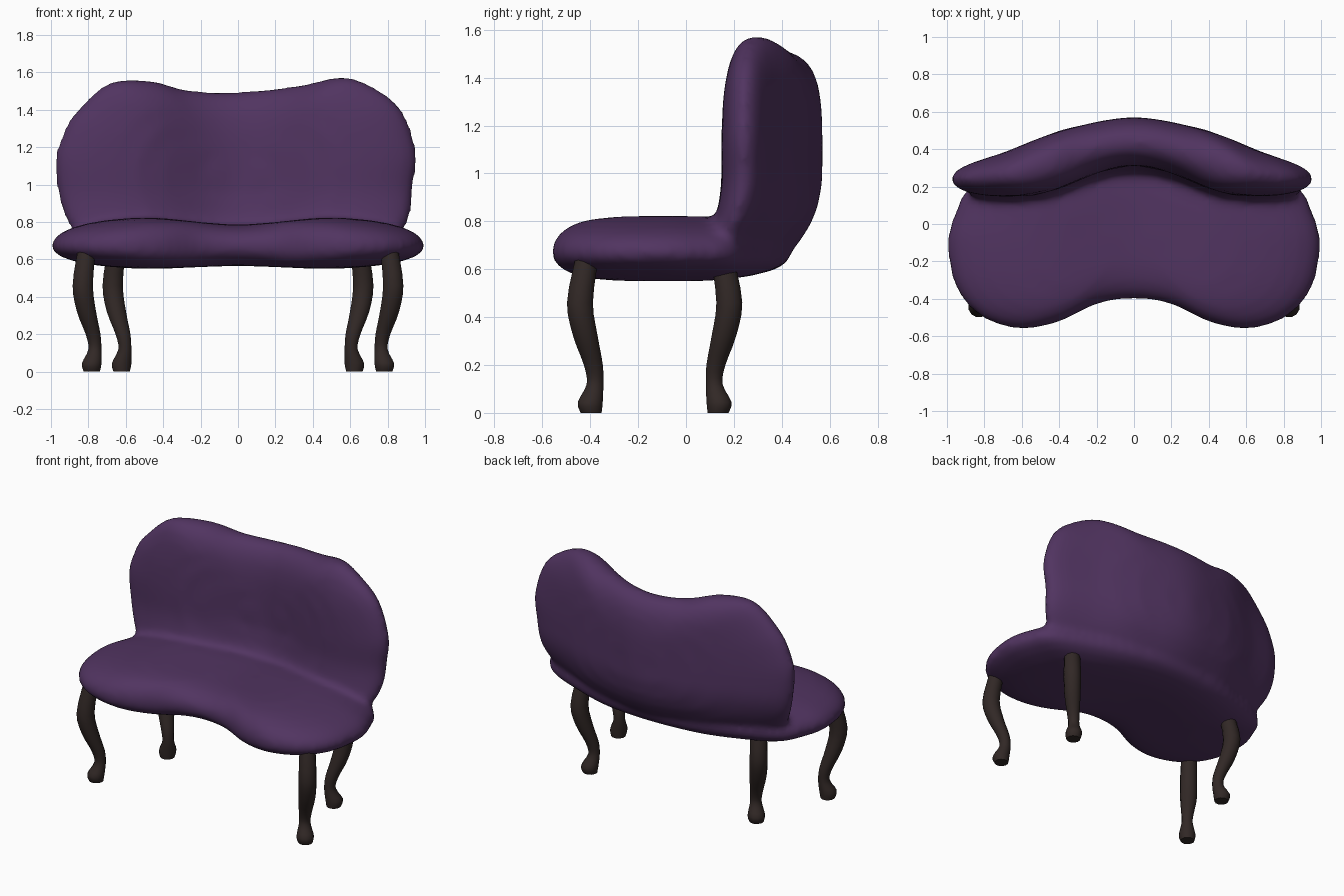
import bpy, bmesh, math
from mathutils import Vector

if "Cube" in bpy.data.objects:
    bpy.data.objects.remove(bpy.data.objects["Cube"])


def material(name, rgb):
    m = bpy.data.materials.new(name)
    m.diffuse_color = (*rgb, 1)
    m.use_nodes = True
    m.node_tree.nodes["Principled BSDF"].inputs["Base Color"].default_value = m.diffuse_color
    return m


PURPLE = material("purple velvet", (0.082, 0.034, 0.118))
WOOD = material("dark wood", (0.031, 0.021, 0.019))


def spline(pts, n=6, closed=True):
    """Catmull-Rom curve through the points."""
    pts = [Vector(p) for p in pts]
    c, out = len(pts), []
    get = (lambda i: pts[i % c]) if closed else (lambda i: pts[max(0, min(c - 1, i))])
    for i in range(c if closed else c - 1):
        p0, p1, p2, p3 = (get(i + k) for k in (-1, 0, 1, 2))
        for j in range(n):
            t = j / n
            out.append(0.5 * (2 * p1 + (p2 - p0) * t + (2 * p0 - 5 * p1 + 4 * p2 - p3) * t * t
                              + (3 * p1 - p0 - 3 * p2 + p3) * t ** 3))
    return out if closed else out + [pts[-1]]


def mirror(half):
    """Full outline from its right half; first and last points lie on x = 0."""
    return half + [(-x, y) for x, y in half[-2:0:-1]]


def loft(bm, rings):
    """Skin a stack of vertex rings and cap both ends."""
    vs = [[bm.verts.new(p) for p in r] for r in rings]
    for a, b in zip(vs, vs[1:]):
        for i in range(len(a)):
            j = (i + 1) % len(a)
            bm.faces.new((a[i], a[j], b[j], b[i]))
    bm.faces.new(vs[0][::-1])
    bm.faces.new(vs[-1])


def cushion(bm, outline, centre, place):
    """Puffy pad: the outline shrinks to its centre on both sides of the rim."""
    c = Vector(centre)
    scales = [0.04, 0.2, 0.4, 0.55, 0.7, 0.8, 0.88, 0.94, 0.98]
    steps = [(s, -1) for s in scales] + [(1, 0)] + [(s, 1) for s in scales[::-1]]
    loft(bm, [[place(c + (p - c) * s, side * math.sqrt(1 - s ** 4)) for p in outline]
              for s, side in steps])


def finish(bm, name, mat):
    bmesh.ops.recalc_face_normals(bm, faces=bm.faces)
    me = bpy.data.meshes.new(name)
    bm.to_mesh(me)
    bm.free()
    me.materials.append(mat)
    for p in me.polygons:
        p.use_smooth = True
    ob = bpy.data.objects.new(name, me)
    bpy.context.collection.objects.link(ob)
    return ob


# Seat: kidney-shaped pad, lower in the middle
def place_seat(p, h):
    side = min(1, abs(p.x) / 0.55)
    side = side * side * (3 - 2 * side)
    z = 0.67 + (h * (0.115 + 0.045 * side) if h > 0 else h * (0.105 + 0.02 * side))
    return Vector((p.x, p.y, z))


bm = bmesh.new()
seat_outline = spline(mirror([(0, -0.4), (0.2, -0.43), (0.42, -0.53), (0.63, -0.56), (0.83, -0.49),
                              (0.96, -0.33), (1.0, -0.1), (0.96, 0.06), (0.88, 0.2), (0.66, 0.3),
                              (0.35, 0.4), (0, 0.44)]))
cushion(bm, seat_outline, (0, -0.05), place_seat)


# Backrest: bowed panel that tucks forward under the seat
def place_back(p, h):
    x, z = p
    mid = 0.235 + 0.205 * math.exp(-(x / 0.5) ** 2)
    mid -= 0.17 * (max(0, 1.0 - z) / 0.42) ** 2
    half = 0.13 + 0.03 * math.exp(-((abs(x) - 0.45) / 0.2) ** 2)
    return Vector((x, mid + h * half, z))


back_outline = spline([(0, 0.575), (0.5, 0.58), (0.78, 0.64), (0.91, 0.8), (0.94, 1.0), (0.955, 1.18),
                       (0.87, 1.41), (0.7, 1.535), (0.55, 1.575), (0.33, 1.53), (0, 1.495),
                       (-0.27, 1.505), (-0.47, 1.555), (-0.69, 1.545), (-0.86, 1.4), (-0.94, 1.27),
                       (-0.98, 1.1), (-0.93, 0.83), (-0.78, 0.65), (-0.5, 0.58)])
cushion(bm, back_outline, (0, 1.05), place_back)

# Fuse both pads into one upholstered body with a soft seam
body = finish(bm, "upholstered_seat_and_back", PURPLE)
fuse = body.modifiers.new("fuse", 'REMESH')
fuse.mode = 'VOXEL'
fuse.voxel_size = 0.022
fuse.use_smooth_shade = True
soft = body.modifiers.new("soften", 'SMOOTH')
soft.factor = 0.5
soft.iterations = 8

# Cabriole legs: x, y, z, radius down the front right leg
LEG = [(0.81, -0.415, 0.64, 0.05), (0.83, -0.443, 0.46, 0.056), (0.81, -0.42, 0.32, 0.053),
       (0.775, -0.387, 0.2, 0.041), (0.765, -0.38, 0.12, 0.036), (0.782, -0.4, 0.045, 0.054),
       (0.782, -0.396, 0.0, 0.045)]


def leg(name, side, rear):
    bm = bmesh.new()
    rings = []
    for x, y, z, r in spline(LEG, 3, closed=False):
        if rear:
            x, y = x - 0.16, -y - 0.262
        rings.append([(side * x + r * math.cos(a), y + r * math.sin(a), max(z, 0))
                      for a in (math.tau * (i + 0.5) / 12 for i in range(12))])
    loft(bm, rings)
    ob = finish(bm, name, WOOD)
    bpy.ops.object.select_all(action='DESELECT')
    ob.select_set(True)
    bpy.context.view_layer.objects.active = ob
    bpy.ops.object.shade_smooth_by_angle(angle=math.radians(50))


for side, label in ((1, "right"), (-1, "left")):
    leg("front_leg_" + label, side, False)
    leg("rear_leg_" + label, side, True)
